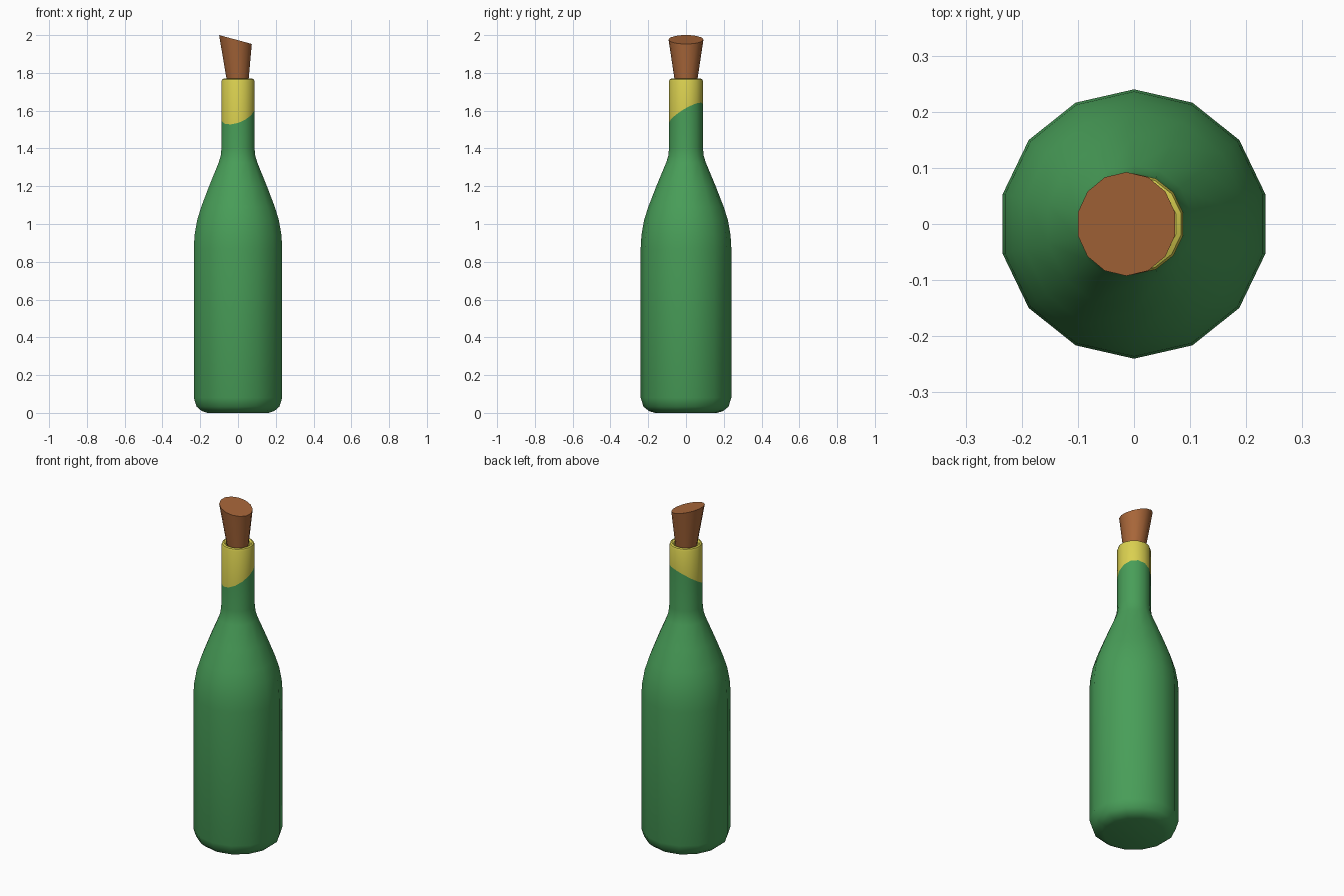
import bpy, bmesh, math

if "Cube" in bpy.data.objects:
    bpy.data.objects.remove(bpy.data.objects["Cube"])

SIDES = 14


def material(name, rgb):
    m = bpy.data.materials.new(name)
    m.diffuse_color = (*rgb, 1)
    m.use_nodes = True
    m.node_tree.nodes["Principled BSDF"].inputs["Base Color"].default_value = m.diffuse_color
    return m


GREEN = material("green glass", (0.065, 0.34, 0.098))
YELLOW = material("yellow foil", (0.70, 0.63, 0.08))
BROWN = material("brown cork", (0.39, 0.133, 0.041))


def angle(i):
    return math.pi / 2 + 2 * math.pi * i / SIDES


def foil_edge(a):
    # slanted lower edge of the foil, lowest at the front left
    return 1.585 - 0.058 * math.cos(a - math.radians(240))


def loft(name, rings, mats, foil_from=None):
    """Skin a list of rings; each ring is a function angle -> (x, y, z)."""
    bm = bmesh.new()
    loops = [[bm.verts.new(r(angle(i))) for i in range(SIDES)] for r in rings]
    bm.faces.new(loops[0][::-1])
    for k in range(len(loops) - 1):
        a, b = loops[k], loops[k + 1]
        for i in range(SIDES):
            j = (i + 1) % SIDES
            f = bm.faces.new((a[i], a[j], b[j], b[i]))
            if foil_from is not None and k >= foil_from:
                f.material_index = 1
    top = bm.faces.new(loops[-1])
    if foil_from is not None:
        top.material_index = 1
    bmesh.ops.recalc_face_normals(bm, faces=bm.faces)
    me = bpy.data.meshes.new(name)
    bm.to_mesh(me)
    bm.free()
    ob = bpy.data.objects.new(name, me)
    bpy.context.collection.objects.link(ob)
    for m in mats:
        me.materials.append(m)
    bpy.ops.object.select_all(action='DESELECT')
    ob.select_set(True)
    bpy.context.view_layer.objects.active = ob
    bpy.ops.object.shade_smooth_by_angle(angle=math.radians(35))
    return ob


def circle(r, z):
    return lambda a: (r * math.cos(a), r * math.sin(a), z)


# bottle: base, body, shoulder, neck
glass = [(0.165, 0.0), (0.197, 0.01), (0.225, 0.033), (0.24, 0.08),
         (0.24, 0.87), (0.236, 0.94), (0.222, 1.02), (0.2, 1.09),
         (0.157, 1.2), (0.105, 1.325), (0.094, 1.36), (0.09, 1.4)]
# foil: upper neck, rounded rim and mouth
foil = [(0.09, 1.755), (0.086, 1.766), (0.077, 1.77), (0.066, 1.764), (0.062, 1.71)]
rings = [circle(*p) for p in glass]
rings.append(lambda a: (0.09 * math.cos(a), 0.09 * math.sin(a), foil_edge(a)))
rings += [circle(*p) for p in foil]
loft("bottle", rings, [GREEN, YELLOW], foil_from=len(glass))


# cork: tapered plug with a slanted top
def cork_top(a):
    x = -0.0135 + 0.0888 * math.cos(a)
    return (x, 0.0925 * math.sin(a), 2.0 - 0.27 * (x + 0.1001))


loft("cork", [circle(0.053, 1.715), cork_top], [BROWN])
